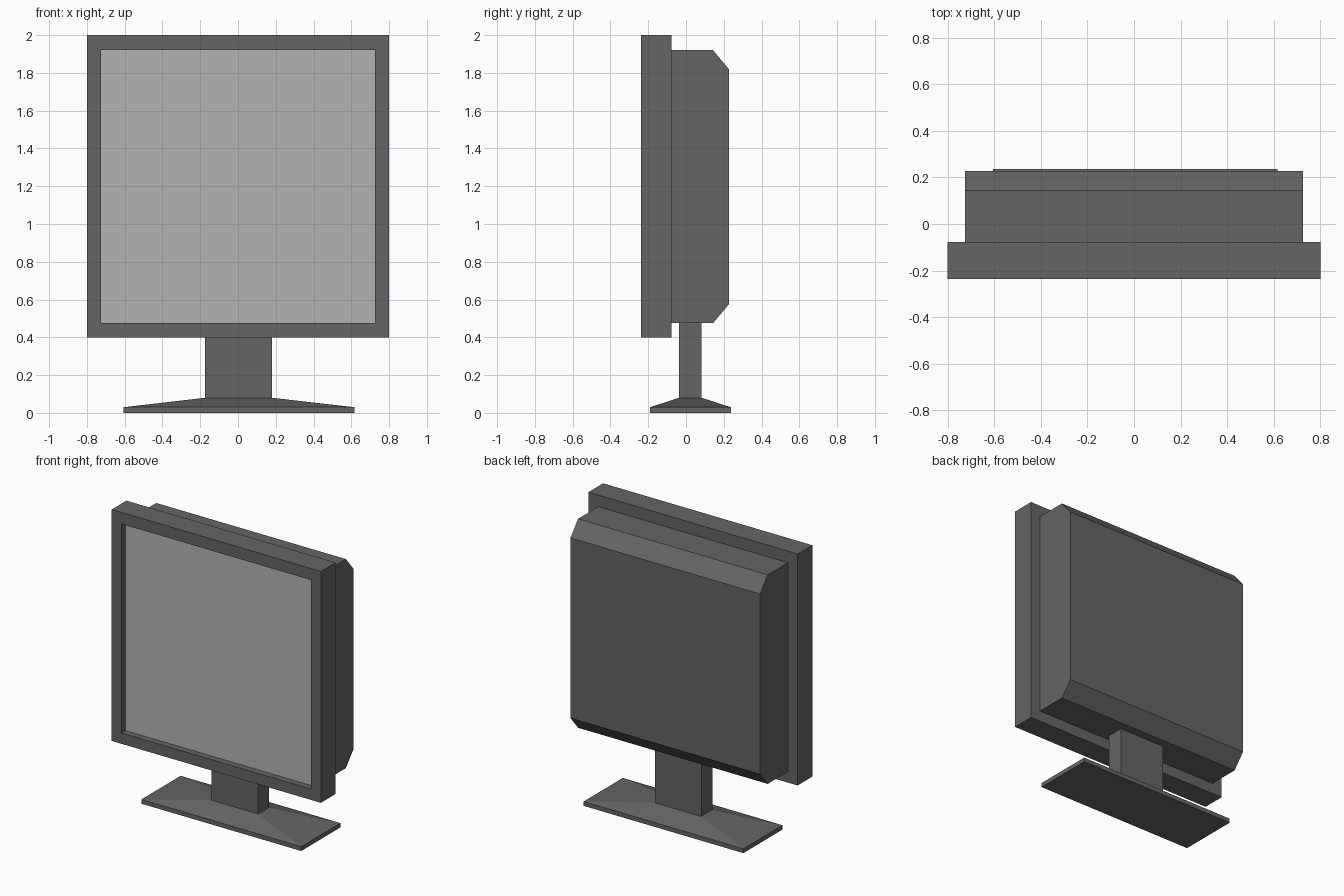
import bpy, bmesh
from mathutils import Vector

if "Cube" in bpy.data.objects:
    bpy.data.objects.remove(bpy.data.objects["Cube"])


def material(name, v):
    m = bpy.data.materials.new(name)
    m.diffuse_color = (v, v, v, 1)
    m.use_nodes = True
    m.node_tree.nodes["Principled BSDF"].inputs["Base Color"].default_value = m.diffuse_color
    return m


CASE = material("case_grey", 0.13)
GLASS = material("screen_grey", 0.45)


def finish(bm, name, mat=CASE):
    bmesh.ops.recalc_face_normals(bm, faces=bm.faces)
    mesh = bpy.data.meshes.new(name)
    bm.to_mesh(mesh)
    bm.free()
    mesh.materials.append(mat)
    ob = bpy.data.objects.new(name, mesh)
    bpy.context.collection.objects.link(ob)
    return ob


def box(x0, x1, y0, y1, z0, z1):
    bm = bmesh.new()
    bmesh.ops.create_cube(bm, size=1)
    for v in bm.verts:
        v.co = Vector((x1 if v.co.x > 0 else x0,
                       y1 if v.co.y > 0 else y0,
                       z1 if v.co.z > 0 else z0))
    return bm


# Bezel: box with a recessed opening in the front
RECESS_Y = -0.193
bm = box(-0.80, 0.80, -0.237, -0.077, 0.40, 2.0)
front = min(bm.faces, key=lambda f: f.calc_center_median().y)
bmesh.ops.inset_region(bm, faces=[front], thickness=0.077)
for v in front.verts:
    v.co.z = 1.92 if v.co.z > 1.2 else 0.475
    v.co.x = 0.725 if v.co.x > 0 else -0.725
well = bmesh.ops.extrude_discrete_faces(bm, faces=[front])["faces"][0]
for v in well.verts:
    v.co.y = RECESS_Y
bmesh.ops.delete(bm, geom=[well], context='FACES_ONLY')
finish(bm, "bezel")

# Screen: flat panel closing the recess
bm = bmesh.new()
bm.faces.new([bm.verts.new((x, RECESS_Y, z)) for x, z in
              ((-0.725, 0.475), (0.725, 0.475), (0.725, 1.92), (-0.725, 1.92))])
screen = finish(bm, "screen", GLASS)
if screen.data.polygons[0].normal.y > 0:
    screen.data.flip_normals()

# Rear housing: chamfered side profile extruded across the width
profile = [(-0.077, 0.475), (0.143, 0.475), (0.227, 0.575),
           (0.227, 1.82), (0.143, 1.92), (-0.077, 1.92)]
bm = bmesh.new()
side = bm.faces.new([bm.verts.new((-0.725, y, z)) for y, z in profile])
ext = bmesh.ops.extrude_face_region(bm, geom=[side])["geom"]
bmesh.ops.translate(bm, vec=(1.45, 0, 0),
                    verts=[g for g in ext if isinstance(g, bmesh.types.BMVert)])
finish(bm, "rear_housing")

# Stand: base plate whose top slopes up into the neck
bm = box(-0.605, 0.617, -0.19, 0.237, 0, 0.03)
top = max(bm.faces, key=lambda f: f.calc_center_median().z)
for z in (0.08, 0.475):
    top = bmesh.ops.extrude_discrete_faces(bm, faces=[top])["faces"][0]
    for v in top.verts:
        v.co = Vector((0.18 if v.co.x > 0 else -0.175,
                       0.083 if v.co.y > 0.02 else -0.037, z))
finish(bm, "stand")
